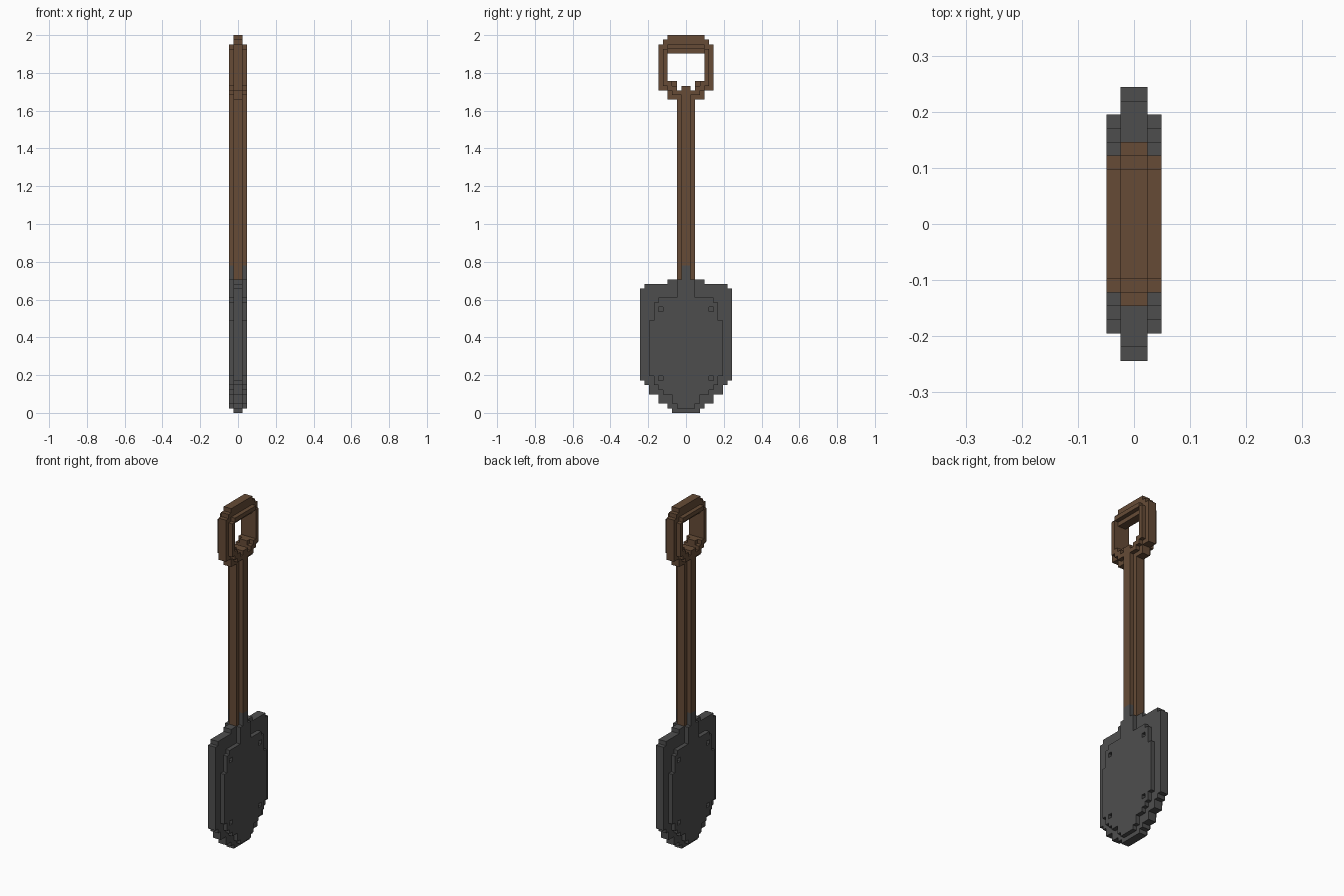
import bpy, bmesh, math
from mathutils import Vector

if "Cube" in bpy.data.objects:
    bpy.data.objects.remove(bpy.data.objects["Cube"])

V = 2 / 82  # size of one block


def material(name, rgb):
    m = bpy.data.materials.new(name)
    m.diffuse_color = (*rgb, 1)
    m.use_nodes = True
    m.node_tree.nodes["Principled BSDF"].inputs["Base Color"].default_value = m.diffuse_color
    return m


steel = material("dark steel", (0.076, 0.076, 0.076))
wood = material("brown wood", (0.132, 0.071, 0.037))


def cells(core, raised, holes=()):
    """Blocks from (y0, y1, z0, z1) rectangles, mirrored in x and y."""
    def flat(rects):
        return {(y, z) for y0, y1, z0, z1 in rects
                for y in range(y0, y1) for z in range(z0, z1)}
    out = set()
    for x, plane in ((0, flat(core)), (1, flat(raised) - flat(holes))):
        for y, z in plane:
            out |= {(sx, sy, z) for sx in (x, -1 - x) for sy in (y, -1 - y)}
    return out


# Blade: wide core sheet, smaller raised plate with rivet holes, socket
blade = cells(
    core=[(0, 3, 0, 1), (0, 4, 1, 2), (0, 6, 2, 4), (0, 8, 4, 6), (0, 9, 6, 7),
          (0, 10, 7, 27), (0, 9, 27, 28), (0, 4, 28, 29)],
    raised=[(0, 2, 1, 2), (0, 3, 2, 4), (0, 5, 4, 5), (0, 6, 5, 6), (0, 7, 6, 8),
            (0, 8, 8, 20), (0, 7, 20, 24), (0, 6, 24, 25), (0, 2, 25, 29),
            (0, 1, 29, 32)],
    holes=[(5, 6, 7, 8), (5, 6, 22, 23)])

# Shaft: plus-shaped cross-section
shaft = cells(core=[(0, 2, 29, 68)], raised=[(0, 1, 32, 69)])

# Grip: D-shaped loop with a thin raised ridge
grip = cells(
    core=[(0, 4, 68, 70), (0, 1, 70, 71), (2, 4, 70, 72), (4, 6, 70, 80),
          (0, 4, 78, 80), (0, 5, 80, 81), (0, 4, 81, 82)],
    raised=[(0, 1, 69, 71), (1, 3, 69, 70), (2, 4, 70, 71), (3, 5, 71, 72),
            (4, 5, 72, 79), (0, 4, 79, 80)])

everything = blade | shaft | grip


def build(name, part, mat):
    """Skin the exposed block sides and merge flat regions."""
    bm = bmesh.new()
    verts = {}

    def vert(p):
        k = tuple(round(c) for c in p)
        if k not in verts:
            verts[k] = bm.verts.new(Vector(k) * V)
        return verts[k]

    for c in sorted(part):
        for axis in range(3):
            for side in (0, 1):
                n = list(c)
                n[axis] += 2 * side - 1
                if tuple(n) in everything:
                    continue
                a, b = (axis + 1) % 3, (axis + 2) % 3
                quad = []
                for i, j in ((0, 0), (1, 0), (1, 1), (0, 1)):
                    p = list(c)
                    p[axis] += side
                    p[a] += i
                    p[b] += j
                    quad.append(vert(p))
                bm.faces.new(quad if side else quad[::-1])
    bmesh.ops.dissolve_limit(bm, angle_limit=math.radians(1),
                             verts=bm.verts[:], edges=bm.edges[:])
    me = bpy.data.meshes.new(name)
    bm.to_mesh(me)
    bm.free()
    me.materials.append(mat)
    bpy.context.collection.objects.link(bpy.data.objects.new(name, me))


build("blade", blade, steel)
build("shaft", shaft, wood)
build("grip", grip, wood)
